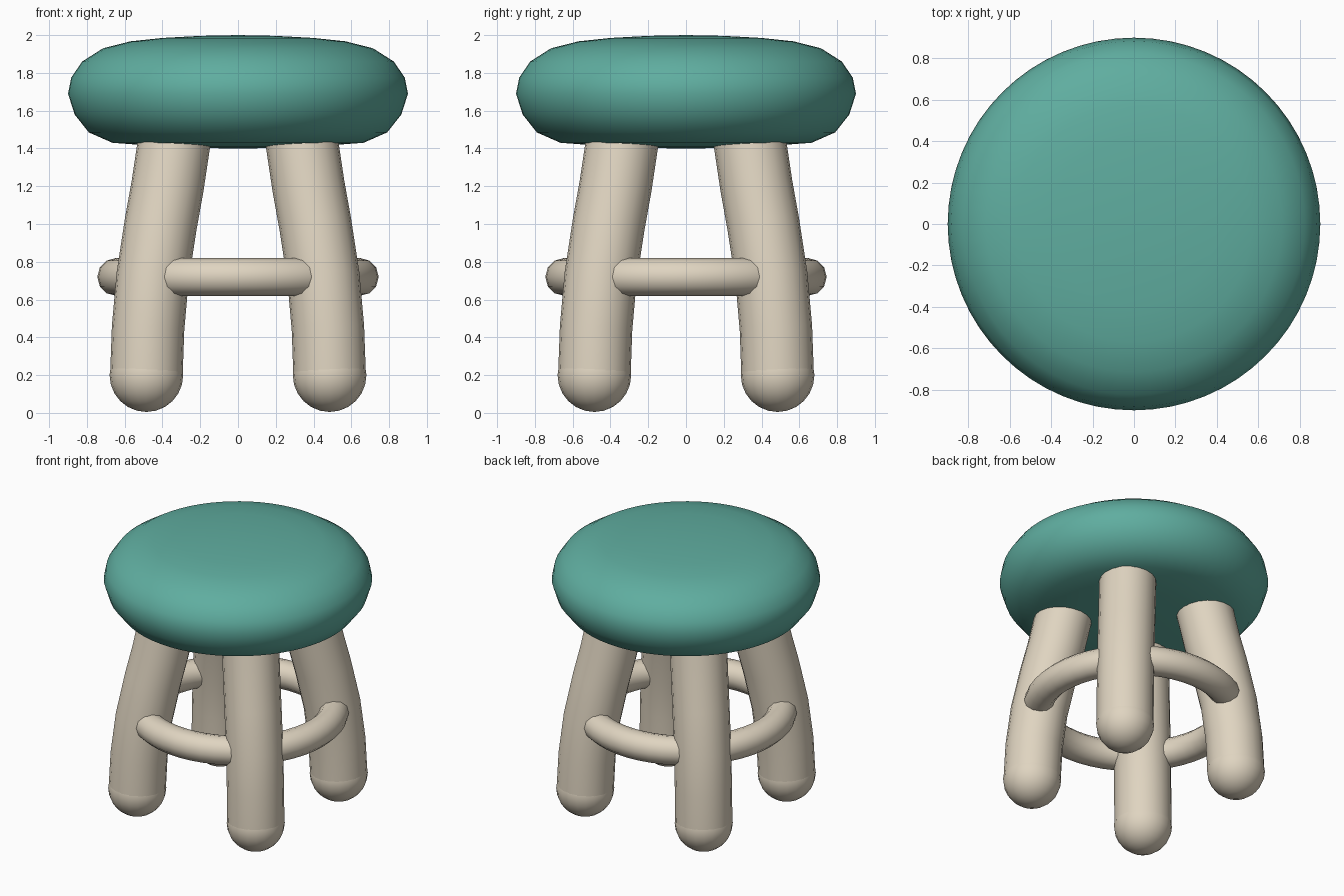
import bpy, bmesh
from math import cos, sin, pi
from mathutils import Vector

if "Cube" in bpy.data.objects:
    bpy.data.objects.remove(bpy.data.objects["Cube"])


def material(name, color):
    mat = bpy.data.materials.new(name)
    mat.diffuse_color = color
    mat.use_nodes = True
    mat.node_tree.nodes["Principled BSDF"].inputs["Base Color"].default_value = mat.diffuse_color
    return mat


TEAL = material("teal cushion", (0.115, 0.42, 0.35, 1))
WOOD = material("pale wood", (0.74, 0.66, 0.53, 1))


def finish(bm, name, mat):
    bmesh.ops.remove_doubles(bm, verts=bm.verts, dist=1e-4)
    bmesh.ops.recalc_face_normals(bm, faces=bm.faces)
    for f in bm.faces:
        f.smooth = True
    me = bpy.data.meshes.new(name)
    bm.to_mesh(me)
    bm.free()
    me.materials.append(mat)
    ob = bpy.data.objects.new(name, me)
    bpy.context.collection.objects.link(ob)
    return ob


def skin(bm, rings):
    # bridge consecutive closed rings of points with quads
    loops = [[bm.verts.new(p) for p in ring] for ring in rings]
    for a, b in zip(loops, loops[1:]):
        n = len(a)
        for i in range(n):
            bm.faces.new((a[i], a[(i + 1) % n], b[(i + 1) % n], b[i]))
    return loops


def circle(r, z, n):
    return [Vector((r * cos(2 * pi * i / n), r * sin(2 * pi * i / n), z)) for i in range(n)]


# Seat: lathed cushion profile (radius, height)
profile = [(0.2, 1.996), (0.4, 1.985), (0.57, 1.967), (0.715, 1.93), (0.825, 1.86),
           (0.883, 1.775), (0.9, 1.69), (0.865, 1.58), (0.79, 1.485),
           (0.665, 1.43), (0.4, 1.41), (0.2, 1.402)]
bm = bmesh.new()
loops = skin(bm, [circle(r, z, 64) for r, z in profile])
for loop, z in ((loops[0], 2.0), (loops[-1], 1.4)):
    tip = bm.verts.new((0, 0, z))
    for i in range(64):
        bm.faces.new((loop[i], loop[(i + 1) % 64], tip))
finish(bm, "seat", TEAL)

# Legs: tubes along a gently curved path (diagonal offset, height), with round feet
LEG_R = 0.192
path = [(0.485, 0.2), (0.476, 0.45), (0.452, 0.72), (0.409, 1.0), (0.373, 1.2), (0.34, 1.42), (0.327, 1.5)]
for name, sx, sy in (("front_left", -1, -1), ("front_right", 1, -1),
                     ("back_left", -1, 1), ("back_right", 1, 1)):
    pts = [Vector((sx * d, sy * d, z)) for d, z in path]
    rings = []
    for i, p in enumerate(pts):
        t = (pts[min(i + 1, len(pts) - 1)] - pts[max(i - 1, 0)]).normalized()
        rot = Vector((0, 0, 1)).rotation_difference(t)
        rings.append([p + rot @ v for v in circle(LEG_R, 0, 20)])
    bm = bmesh.new()
    loops = skin(bm, rings)
    bm.faces.new(loops[0])
    bm.faces.new(loops[-1])
    leg = finish(bm, name + "_leg", WOOD)
    bpy.context.view_layer.objects.active = leg
    leg.select_set(True)
    bpy.ops.object.shade_smooth_by_angle(angle=0.9)
    leg.select_set(False)

    bm = bmesh.new()
    bmesh.ops.create_uvsphere(bm, u_segments=20, v_segments=12, radius=0.195)
    bmesh.ops.translate(bm, verts=bm.verts, vec=(sx * 0.485, sy * 0.485, 0.2))
    finish(bm, name + "_foot", WOOD)

# Footrest ring passing through the four legs
bpy.ops.mesh.primitive_torus_add(major_radius=0.645, minor_radius=0.1, major_segments=48,
                                 minor_segments=12, location=(0, 0, 0.72))
ring = bpy.context.object
ring.name = "footrest_ring"
ring.data.materials.append(WOOD)
bpy.ops.object.shade_smooth()
